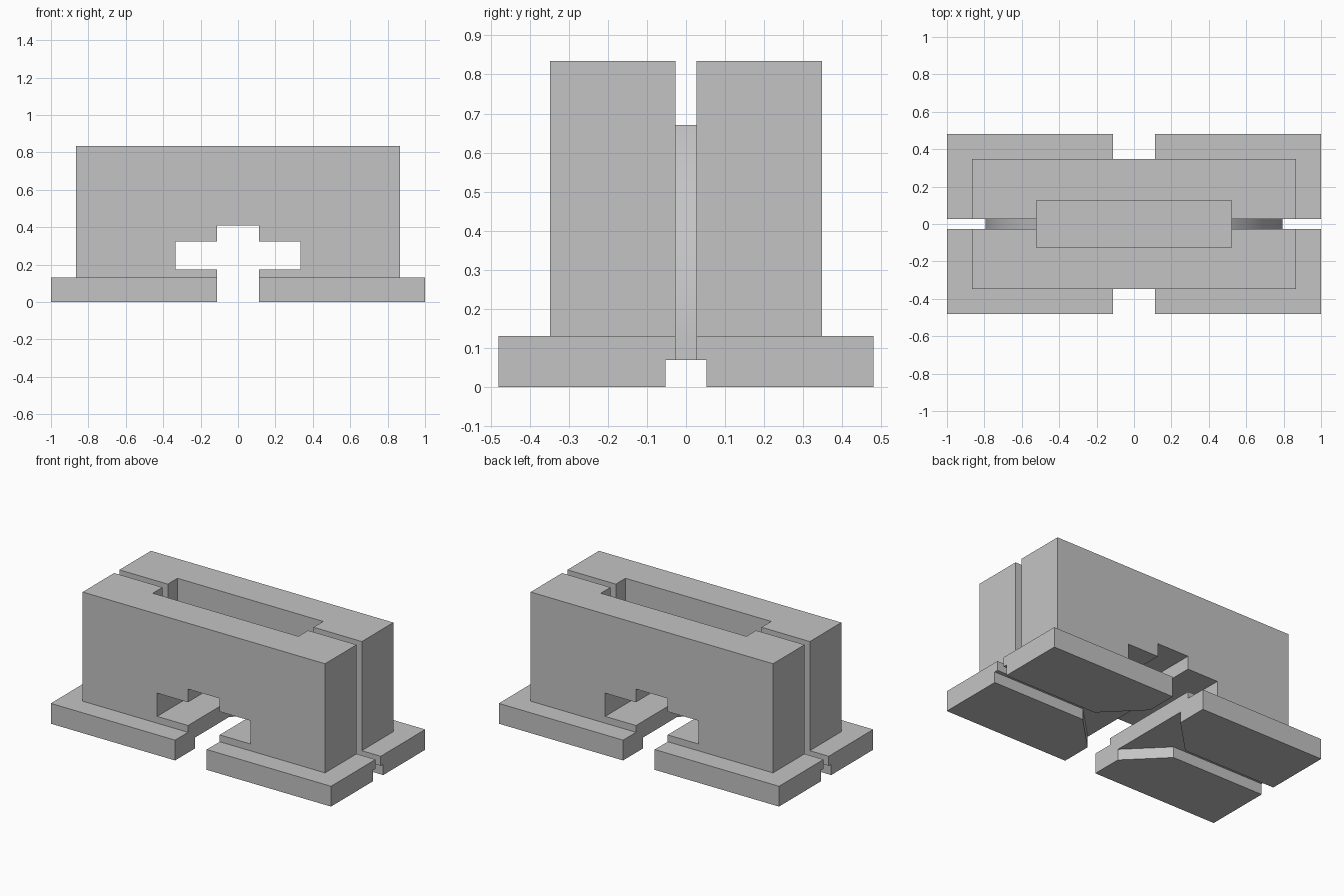
import bpy, bmesh, math
from mathutils import Vector

if "Cube" in bpy.data.objects:
    bpy.data.objects.remove(bpy.data.objects["Cube"])

grey = bpy.data.materials.new("light_grey")
grey.diffuse_color = (0.55, 0.55, 0.55, 1)
grey.use_nodes = True
grey.node_tree.nodes["Principled BSDF"].inputs["Base Color"].default_value = grey.diffuse_color


def prism(name, outline, axis, lo, hi):
    """Extrude a 2D outline along y (outline in xz) or z (outline in xy)."""
    def place(p, h):
        return Vector((p[0], h, p[1])) if axis == "y" else Vector((p[0], p[1], h))
    bm = bmesh.new()
    a = [bm.verts.new(place(p, lo)) for p in outline]
    b = [bm.verts.new(place(p, hi)) for p in outline]
    n = len(outline)
    bm.faces.new(a)
    bm.faces.new(b[::-1])
    for i in range(n):
        bm.faces.new((a[i], b[i], b[(i + 1) % n], a[(i + 1) % n]))
    bmesh.ops.recalc_face_normals(bm, faces=bm.faces)
    mesh = bpy.data.meshes.new(name)
    bm.to_mesh(mesh)
    bm.free()
    mesh.materials.append(grey)
    ob = bpy.data.objects.new(name, mesh)
    bpy.context.collection.objects.link(ob)
    return ob


def box(name, x, y, z0, z1):
    return prism(name, [(-x, -y), (x, -y), (x, y), (-x, y)], "z", z0, z1)


def mirrored(half):
    """Close a right-hand outline with its mirror image in x."""
    return half + [(-x, v) for x, v in reversed(half)]


# Foot plate and tall block joined into one solid
block = box("slotted_block", 0.865, 0.348, 0.05, 0.835)
tools = [(box("foot_plate", 1.0, 0.48, 0.0, 0.131), "UNION")]

# T-shaped opening running front to back
window = mirrored([(0.113, -0.1), (0.113, 0.175), (0.333, 0.175),
                   (0.333, 0.325), (0.113, 0.325), (0.113, 0.41)])
tools.append((prism("window_cutter", window, "y", -0.6, 0.6), "DIFFERENCE"))

# Underside groove that flares towards the middle
right = [(1.1, -0.052), (0.34, -0.052), (0.1, -0.292)]
lower = mirrored(right)
groove = lower + [(x, -y) for x, y in reversed(lower)]
groove = right + [(-x, y) for x, y in reversed(right)] \
    + [(-x, -y) for x, y in right] + [(x, -y) for x, y in reversed(right)]
tools.append((prism("groove_cutter", groove, "z", -0.1, 0.07), "DIFFERENCE"))

# Narrow end slots with a rounded inner wall
R, CZ = 0.795, 0.07
arc = [(R * math.cos(t), CZ + R * math.sin(t))
       for t in (math.radians(52 * i / 12) for i in range(13))]
for side, s in (("right", 1), ("left", -1)):
    outline = [(R, -0.1)] + arc + [(arc[-1][0], 0.95), (1.1, 0.95), (1.1, -0.1)]
    tools.append((prism(side + "_slot_cutter", [(s * x, z) for x, z in outline],
                        "y", -0.027, 0.027), "DIFFERENCE"))

# Rectangular pocket in the top
tools.append((box("pocket_cutter", 0.52, 0.126, 0.53, 0.95), "DIFFERENCE"))

for tool, op in tools:
    mod = block.modifiers.new(tool.name, "BOOLEAN")
    mod.operation = op
    mod.solver = "EXACT"
    mod.object = tool

# Bake the cuts and drop the helpers
bpy.context.view_layer.update()
dg = bpy.context.evaluated_depsgraph_get()
baked = bpy.data.meshes.new_from_object(block.evaluated_get(dg))
block.modifiers.clear()
block.data = baked
for tool, _ in tools:
    bpy.data.objects.remove(tool)
baked.materials.clear()
baked.materials.append(grey)
for p in baked.polygons:
    p.material_index = 0

bpy.ops.object.select_all(action="DESELECT")
block.select_set(True)
bpy.context.view_layer.objects.active = block
bpy.ops.object.shade_smooth_by_angle(angle=math.radians(30))
